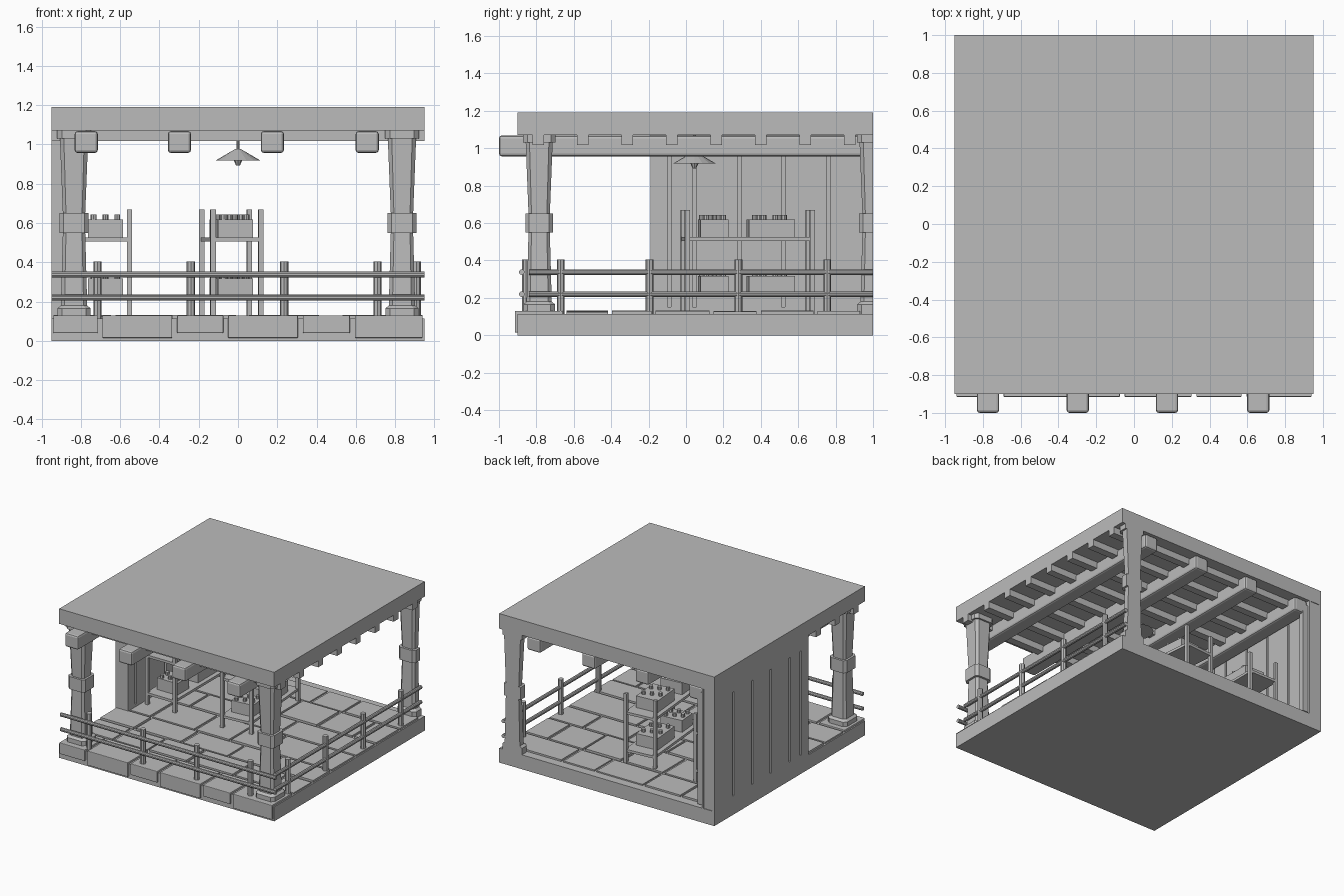
import bpy, bmesh, math, random
from mathutils import Vector, Matrix

random.seed(4)
old = bpy.data.objects.get("Cube")
if old:
    bpy.data.objects.remove(old, do_unlink=True)

grey = bpy.data.materials.new("plain grey")
grey.use_nodes = True
grey.diffuse_color = (0.5, 0.5, 0.5, 1)
grey.node_tree.nodes["Principled BSDF"].inputs["Base Color"].default_value = (0.5, 0.5, 0.5, 1)


def finish(name, bm):
    bmesh.ops.recalc_face_normals(bm, faces=bm.faces)
    mesh = bpy.data.meshes.new(name)
    bm.to_mesh(mesh)
    bm.free()
    mesh.materials.append(grey)
    obj = bpy.data.objects.new(name, mesh)
    bpy.context.collection.objects.link(obj)
    return obj


def add_box(bm, x, y, z):
    """Box from (low, high) pairs on each axis."""
    size = Vector((x[1] - x[0], y[1] - y[0], z[1] - z[0]))
    mid = Vector((sum(x), sum(y), sum(z))) / 2
    bmesh.ops.create_cube(bm, size=1, matrix=Matrix.Translation(mid) @ Matrix.Diagonal(size).to_4x4())


def add_rod(bm, a, b, r, r2=None, sides=8):
    a, b = Vector(a), Vector(b)
    turn = (b - a).to_track_quat('Z', 'Y').to_matrix().to_4x4()
    bmesh.ops.create_cone(bm, cap_ends=True, segments=sides, radius1=r, radius2=r if r2 is None else r2,
                          depth=(b - a).length, matrix=Matrix.Translation((a + b) / 2) @ turn)


def boxes(name, items, bevel=0):
    bm = bmesh.new()
    for item in items:
        add_box(bm, *item)
    obj = finish(name, bm)
    if bevel:
        mod = obj.modifiers.new("soft_edges", 'BEVEL')
        mod.width, mod.segments = bevel, 2


# Roof, rafters across and beams running front to back
boxes("roof_slab", [((-.95, .95), (-.9, 1), (1.07, 1.19))])
boxes("rafters", [((-.95, .95), (y - .03, y + .03), (1.018, 1.07))
                  for y in [-.79 + .238 * i for i in range(8)]])
boxes("beams", [((x - .059, x + .059), (-1, .985), (.957, 1.068))
                for x in (-.773, -.298, .175, .658)], .015)

# Floor slab and flagstones
boxes("floor_slab", [((-.95, .95), (-.9, 1), (0, .115))])
edges = [(-.94, -.715), (-.69, -.335), (-.31, -.075), (-.05, .305), (.33, .57), (.595, .94)]
boxes("edge_stones", [(e, (-.915, -.66), (.015 if i % 2 else .04, .13))
                      for i, e in enumerate(edges)], .004)
stones = []
y = -.64
while y < .95:
    depth = min(random.uniform(.2, .3), .99 - y)
    x = -.94
    while x < .9:
        width = random.uniform(.26, .42)
        if x + width > .75:
            width = .94 - x
        stones.append(((x, x + width), (y, y + depth), (.1, random.uniform(.124, .132))))
        x += width + .022
    y += depth + .022
boxes("flagstones", stones)


# Tapered posts with cap, middle band and foot
def post(name, x, y):
    bm = bmesh.new()
    rings = [(.115, .085), (.165, .085), (.18, .067), (.55, .057), (.55, .074), (.65, .074),
             (.65, .057), (1.03, .072), (1.03, .086), (1.07, .086)]
    last = None
    for z, h in rings:
        c = h * .72
        outline = [(h, -c), (h, c), (c, h), (-c, h), (-h, c), (-h, -c), (-c, -h), (c, -h)]
        ring = [bm.verts.new((x + px, y + py, z)) for px, py in outline]
        if last:
            for i in range(8):
                bm.faces.new((last[i], last[i - 1], ring[i - 1], ring[i]))
        else:
            bm.faces.new(ring)
        last = ring
    bm.faces.new(last)
    # Trim whatever passes the back edge of the floor
    cut = bmesh.ops.bisect_plane(bm, geom=bm.verts[:] + bm.edges[:] + bm.faces[:], plane_co=(0, 1, 0),
                                 plane_no=(0, 1, 0), clear_outer=True)
    rim = [g for g in cut["geom_cut"] if isinstance(g, bmesh.types.BMEdge)]
    if rim:
        bmesh.ops.holes_fill(bm, edges=rim)
    finish(name, bm)


post("front_left_post", .835, -.785)
post("front_right_post", -.835, -.785)
post("back_left_post", .835, 1)

# Side wall: core, planks with grooves between, rails above and below
boxes("wall_core", [((-.935, -.855), (-.19, .995), (.0, 1.07))])
grooves = [-.09, .045, .285, .52, .76]
starts = [-.19] + [g + .01 for g in grooves]
ends = [g - .01 for g in grooves] + [1]
faces = [(-.95, -.935), (-.855, -.84)]
boxes("wall_planks", [(f, p, (.15, .98)) for f in faces for p in zip(starts, ends)])
boxes("wall_rails", [(f, (-.19, 1), z) for f in faces for z in ((.0, .15), (.98, 1.07))])
boxes("wall_strip", [((-.84, -.79), (.95, .985), (.13, 1.03))])

# Railing along the front and the left side
bm = bmesh.new()
for z in (.22, .338):
    add_rod(bm, (-.95, -.878, z), (.95, -.878, z), .015, sides=10)
    add_rod(bm, (.915, -.84, z), (.915, 1, z), .015, sides=10)
finish("handrails", bm)
bm = bmesh.new()
for i in range(4):
    x, y = -.715 + .475 * i, -.67 + .475 * i
    add_rod(bm, (x, -.855, .11), (x, -.855, .405), .021)
    add_rod(bm, (.91, y, .11), (.91, y, .405), .021)
finish("rail_posts", bm)


# Shelf units holding crates topped with small jars
def shelf_unit(name, x, y, angle):
    frame, crates, jars = bmesh.new(), bmesh.new(), bmesh.new()
    for sx in (-1, 1):
        for sy in (-1, 1):
            lx, ly = sx * .122, sy * .335
            add_box(frame, (lx - .013, lx + .013), (ly - .013, ly + .013), (.115, .67))
    for top in (.225, .525):
        add_box(frame, (-.125, .125), (-.345, .345), (top - .02, top))
        for lo, hi in ((-.26, -.11), (0, .245)):
            add_box(crates, (-.09, .09), (lo, hi), (top, top + .093))
            for jx in (-.06, 0, .06):
                for t in (.25, .7):
                    jy = lo + (hi - lo) * t + jx * .3
                    add_rod(jars, (jx, jy, top + .09), (jx, jy, top + .118), .015)
    for part, bm in (("frame", frame), ("crates", crates), ("jars", jars)):
        obj = finish(name + "_" + part, bm)
        obj.location = (x, y, 0)
        obj.rotation_euler.z = math.radians(angle)


shelf_unit("wall_shelf", -.675, .33, 0)
shelf_unit("middle_shelf", -.035, .33, 5)

# Hanging lamp
bm = bmesh.new()
add_rod(bm, (0, .045, .965), (0, .045, 1.07), .008)
add_rod(bm, (0, .045, .918), (0, .045, .978), .115, .012, 16)
add_rod(bm, (0, .045, .893), (0, .045, .92), .01, .022)
finish("hanging_lamp", bm)
